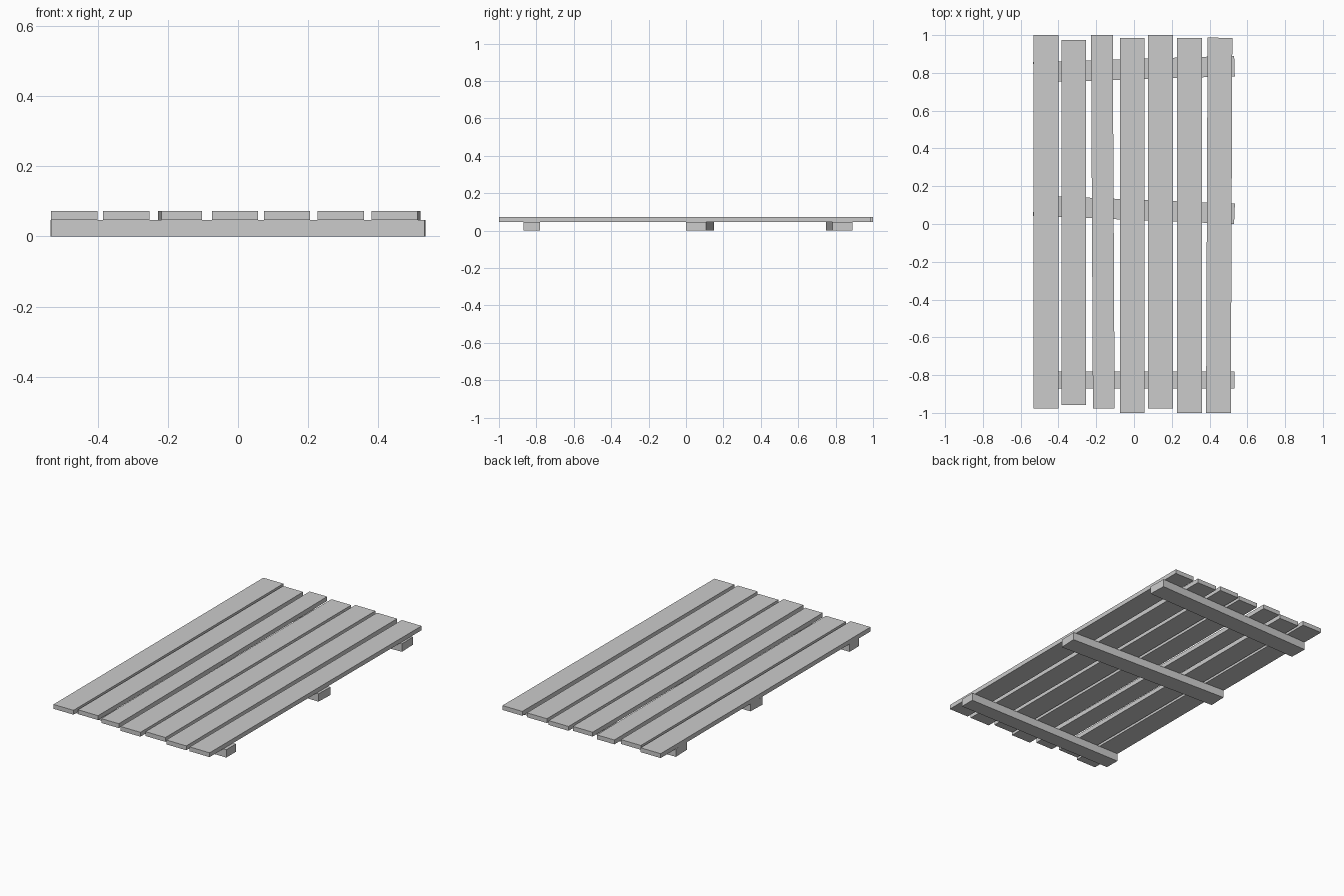
import bpy, math
from mathutils import Vector

if "Cube" in bpy.data.objects:
    bpy.data.objects.remove(bpy.data.objects["Cube"])


def board(name, start, end, width, z0, z1):
    """Straight timber between two end-centre points in plan."""
    a, b = Vector(start), Vector(end)
    d, mid = b - a, (a + b) / 2
    bpy.ops.mesh.primitive_cube_add(size=1, location=(mid.x, mid.y, (z0 + z1) / 2),
                                    rotation=(0, 0, math.atan2(d.y, d.x)))
    ob = bpy.context.object
    ob.name = name
    ob.scale = (d.length, width, z1 - z0)
    return ob


BATTEN_TOP, DECK_TOP = 0.047, 0.073

# Deck planks: front x, back x, width, front y, back y
planks = [
    (-0.467, -0.467, 0.132, -0.977, 1.0),
    (-0.319, -0.319, 0.132, -0.957, 0.975),
    (-0.160, -0.170, 0.115, -0.977, 1.0),
    (-0.009, -0.009, 0.131, -1.0, 0.986),
    (0.140, 0.140, 0.131, -0.977, 1.0),
    (0.293, 0.293, 0.132, -1.0, 0.986),
    (0.447, 0.455, 0.131, -1.0, 0.986),
]
for i, (xf, xb, w, yf, yb) in enumerate(planks, 1):
    board(f"deck_plank_{i}", (xf, yf), (xb, yb), w, BATTEN_TOP, DECK_TOP)

# Cross battens underneath: left y, right y, width
battens = {
    "front_batten": (-0.825, -0.825, 0.09),
    "middle_batten": (0.097, 0.054, 0.108),
    "back_batten": (0.803, 0.836, 0.108),
}
for name, (yl, yr, w) in battens.items():
    board(name, (-0.532, yl), (0.532, yr), w, 0, BATTEN_TOP)
